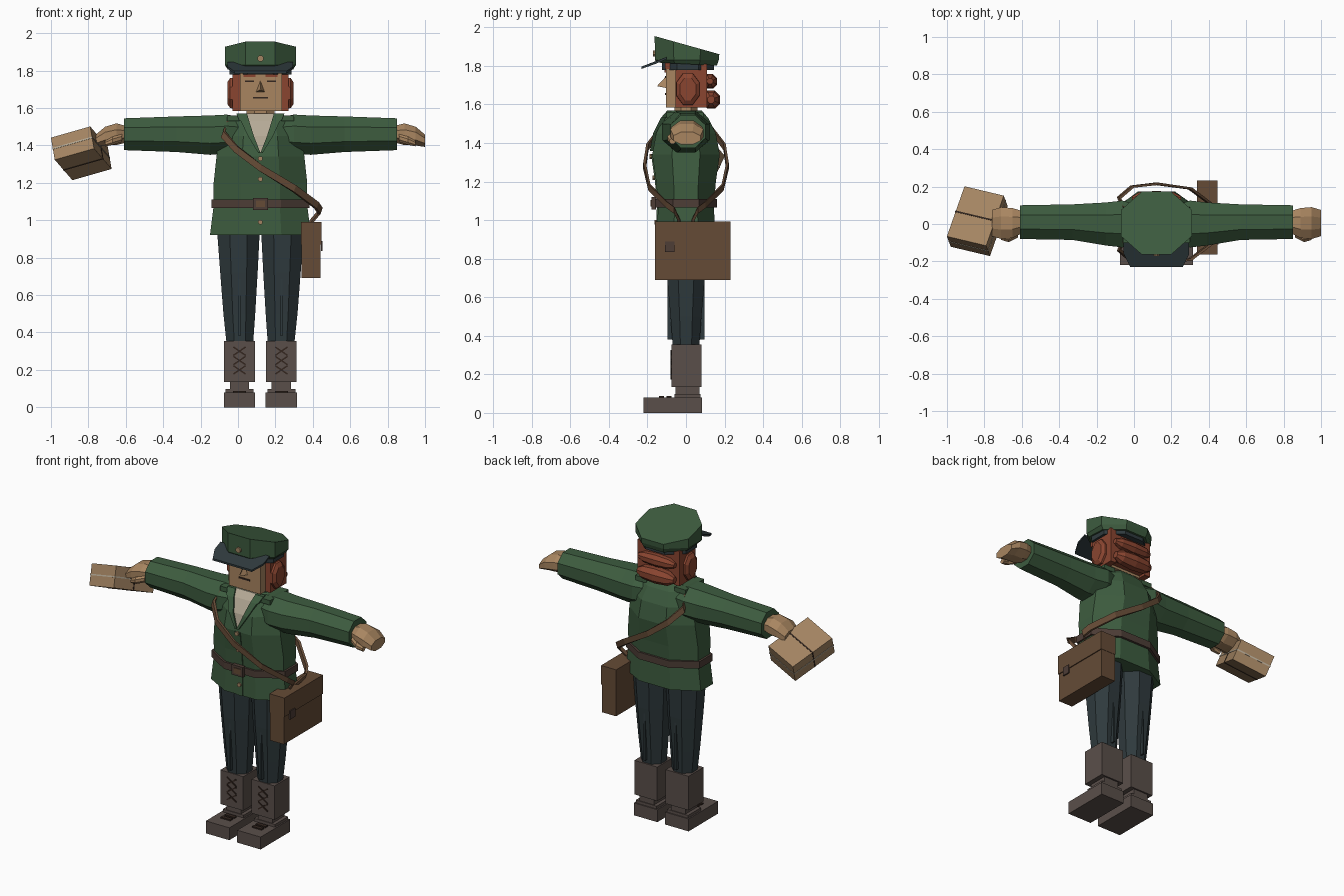
import bpy, bmesh, math
from mathutils import Vector, Matrix

if "Cube" in bpy.data.objects:
    bpy.data.objects.remove(bpy.data.objects["Cube"])

MID = 0.12  # centre line of the body


def material(name, code):
    rgb = [((int(code[i:i + 2], 16) / 255 + 0.055) / 1.055) ** 2.4 for i in (0, 2, 4)]
    m = bpy.data.materials.new(name)
    m.use_nodes = True
    m.diffuse_color = (*rgb, 1)
    m.node_tree.nodes["Principled BSDF"].inputs["Base Color"].default_value = (*rgb, 1)
    return m


GREEN = material("jacket green", "3d5c3f")
SLATE = material("trouser slate", "2f3a3d")
BOOT = material("boot grey brown", "5a4f4a")
SKIN = material("skin tan", "a88560")
HAIR = material("hair auburn", "8a4530")
LEATHER = material("bag leather", "654b36")
BELT = material("belt brown", "4d3d36")
PAPER = material("parcel tan", "a38462")
SHIRT = material("shirt beige", "b5aa96")
DARK = material("dark brown", "33261f")


def finish(name, bm, mat):
    bmesh.ops.recalc_face_normals(bm, faces=bm.faces)
    me = bpy.data.meshes.new(name)
    bm.to_mesh(me)
    bm.free()
    me.materials.append(mat)
    ob = bpy.data.objects.new(name, me)
    bpy.context.collection.objects.link(ob)
    return ob


def loft(name, rings, mat):
    """Skin a row of equal rings and cap both ends."""
    bm = bmesh.new()
    vs = [[bm.verts.new(p) for p in r] for r in rings]
    n = len(vs[0])
    for a, b in zip(vs, vs[1:]):
        for i in range(n):
            j = (i + 1) % n
            bm.faces.new((a[i], a[j], b[j], b[i]))
    bm.faces.new(vs[0])
    bm.faces.new(vs[-1])
    return finish(name, bm, mat)


def octagon(c, u, v):
    """Eight-sided ring whose flats touch the half extents u and v."""
    k = 1 / math.cos(math.pi / 8)
    angles = [math.pi / 8 + i * math.pi / 4 for i in range(8)]
    return [Vector(c) + Vector(u) * k * math.cos(t) + Vector(v) * k * math.sin(t) for t in angles]


def ring_z(x, y, z, rx, ry):
    return octagon((x, y, z), (rx, 0, 0), (0, ry, 0))


def ring_x(x, y, z, ry, rz):
    return octagon((x, y, z), (0, ry, 0), (0, 0, rz))


def box(name, lo, hi, mat, frame=Matrix()):
    rings = [[frame @ Vector((x, y, z)) for x, y in
              ((lo[0], lo[1]), (hi[0], lo[1]), (hi[0], hi[1]), (lo[0], hi[1]))] for z in (lo[2], hi[2])]
    return loft(name, rings, mat)


def plate(name, pts, depth, mat):
    """Outline on the front, thickened backwards."""
    return loft(name, [[Vector(p) + Vector((0, d, 0)) for p in pts] for d in (0, depth)], mat)


# Jacket body: height, half width, half depth
TORSO = [(0.92, .27, .15), (1.08, .25, .145), (1.2, .25, .155), (1.34, .235, .175),
         (1.45, .22, .155), (1.53, .18, .115), (1.57, .11, .08)]
loft("jacket_body", [ring_z(MID, 0, z, rx, ry) for z, rx, ry in TORSO], GREEN)


def front(z):
    for (z0, _, a), (z1, _, b) in zip(TORSO, TORSO[1:]):
        if z <= z1:
            return -(a + (b - a) * (z - z0) / (z1 - z0))
    return -TORSO[-1][2]


# Shirt opening and lapels
NECKLINE = [(1.36, 0), (1.45, .035), (1.53, .06), (1.57, .072)]
left = [(MID + w, front(z) - .006, z) for z, w in NECKLINE]
right = [(MID - w, y, z) for (_, y, z), (_, w) in zip(left[1:], NECKLINE[1:])]
for i in range(len(NECKLINE) - 1):
    (za, wa), (zb, wb) = NECKLINE[i:i + 2]
    ya, yb = front(za) - .006, front(zb) - .006
    quad = [(MID - wa - .001, ya, za), (MID + wa + .001, ya, za), (MID + wb, yb, zb), (MID - wb, yb, zb)]
    plate("shirt_panel", quad, .008, SHIRT)
for s in (-1, 1):
    for i in range(len(NECKLINE) - 1):
        (za, wa), (zb, wb) = NECKLINE[i:i + 2]
        lap = [(MID + s * (w + e), front(z) - .016, z) for z, w, e in
               ((za, wa, 0), (za, wa, .012 + .02 * i), (zb, wb, .032 + .012 * i), (zb, wb, 0))]
        plate("lapel", lap, .025, GREEN)
    box("epaulet", (MID + s * .14 - .04, -.1, 1.53), (MID + s * .14 + .04, .09, 1.56), GREEN)

# Front placket and buttons
for za, zb in ((.92, 1.08), (1.08, 1.2), (1.2, 1.34)):
    plate("placket", [(MID + w, front(z) - .006, z) for z, w in
                      ((za, -.02), (za, .02), (zb, .02), (zb, -.02))], .01, GREEN)
for z in (.99, 1.22, 1.33):
    y = front(z)
    loft("button", [octagon((MID, y - d, z), (.012, 0, 0), (0, 0, .012)) for d in (0, .016)], PAPER)

# Belt and buckle
loft("belt", [ring_z(MID, 0, z, .263, .16) for z in (1.065, 1.11)], BELT)
box("buckle", (MID - .04, -.18, 1.055), (MID + .04, -.155, 1.12), BELT)
box("buckle_pin", (MID - .025, -.184, 1.07), (MID + .025, -.175, 1.105), LEATHER)

# Limbs, built once per side
for s, side in ((-1, "right"), (1, "left")):
    X = lambda d: MID + s * d
    loft(side + "_sleeve", [ring_x(X(d), y, z, ry, rz) for d, y, z, ry, rz in (
        (.1, 0, 1.46, .1, .09), (.18, 0, 1.46, .125, .105), (.27, 0, 1.455, .115, .105),
        (.45, .01, 1.46, .095, .095), (.73, .01, 1.46, .09, .085))], GREEN)
    loft(side + "_hand", [ring_x(X(d), y, z, ry, rz) for d, y, z, ry, rz in (
        (.72, .01, 1.46, .06, .045), (.77, .005, 1.46, .08, .058),
        (.83, .005, 1.45, .085, .05), (.88, .005, 1.425, .07, .033))], SKIN)
    loft(side + "_thumb", [ring_x(X(d), y, z, r, r) for d, y, z, r in (
        (.74, -.05, 1.44, .022), (.79, -.075, 1.425, .022), (.83, -.07, 1.41, .015))], SKIN)
    loft(side + "_trouser_leg", [ring_z(X(d), 0, z, rx, ry) for d, z, rx, ry in (
        (.11, .33, .07, .068), (.113, .5, .085, .08), (.115, .72, .1, .1), (.118, .96, .115, .112))], SLATE)
    for k in (-1, 1):
        box(side + "_trouser_crease", (X(.112) - .005, k * .085 - .012, .38),
            (X(.112) + .005, k * .085 + .012, .9), SLATE)
    c = X(.112)
    box(side + "_boot_shaft", (c - .082, -.075, .135), (c + .082, .08, .355), BOOT)
    box(side + "_boot_ankle", (c - .052, -.055, .07), (c + .052, .07, .14), BOOT)
    box(side + "_boot_heel", (c - .075, -.06, .06), (c + .075, .075, .098), BOOT)
    box(side + "_boot_foot", (c - .084, -.22, 0), (c + .084, .082, .08), BOOT)
    # Crossed laces
    for z in (.2, .25, .3):
        for t in (-1, 1):
            frame = Matrix.Translation((c, -.077, z)) @ Matrix.Rotation(t * .6, 4, 'Y')
            box(side + "_boot_lace", (-.04, -.003, -.004), (.04, .003, .004), DARK, frame)
    for y in (-.14, -.1):
        box(side + "_foot_lace", (c - .035, y, .078), (c + .035, y + .025, .088), DARK)

# Head
loft("neck", [ring_z(MID, 0, z, .075, .06) for z in (1.5, 1.61)], SKIN)
box("face", (.01, -.105, 1.585), (.235, .06, 1.82), SKIN)
plate("nose", [(MID - .03, -.1, 1.685), (MID + .03, -.1, 1.685), (MID, -.1, 1.75)], .01, SKIN)
loft("nose_bridge", [[(MID - w, -.1, 1.685), (MID + w, -.1, 1.685), (MID, -.1, 1.75)] for w in (.025,)] +
     [[(MID - .006, -.15, 1.695), (MID + .006, -.15, 1.695), (MID, -.145, 1.702)]], SKIN)
box("mouth", (MID - .04, -.109, 1.65), (MID + .04, -.104, 1.66), DARK)
for s in (-1, 1):
    e = MID + s * .058
    box("eye", (e - .024, -.109, 1.738), (e + .024, -.104, 1.748), DARK)
    box("eyebrow", (e - .032, -.112, 1.765), (e + .032, -.104, 1.78), HAIR)
    # Hair beside the face and coiled side buns
    x = MID + s * .13
    box("side_hair", (x - .02, -.055, 1.585), (x + .02, .11, 1.81), HAIR)
    loft("side_bun", [ring_x(MID + s * d, .01, 1.68, ry, rz) for d, ry, rz in
                      ((.13, .062, .085), (.162, .06, .08), (.177, .042, .058))], HAIR)
box("back_hair", (-.02, .03, 1.6), (.26, .11, 1.81), HAIR)
box("fringe", (.0, -.11, 1.785), (.24, .0, 1.82), HAIR)
# Rolled hair at the back
for z, y, r in ((1.625, .13, .047), (1.72, .125, .037)):
    loft("back_roll", [ring_x(MID + d, y, z, r * k, r * k) for d, k in
                       ((-.13, .4), (-.09, .85), (0, 1), (.09, .85), (.13, .4))], HAIR)

# Cap: level band, crown with a sloped top, visor
loft("cap_band", [ring_z(MID, .01, z, .165, .135) for z in (1.78, 1.84)], SLATE)
bottom = ring_z(MID, .005, 1.81, .175, .155)
middle = ring_z(MID, .005, 1.83, .19, .165)
top = ring_z(MID, .005, 1.908, .19, .168)
for p in bottom:
    p.z -= p.y * .05
for p in top:
    p.z -= (p.y - .005) * .28
loft("cap_crown", [bottom, middle, top], GREEN)
visor = [(-.055, -.1, 1.835), (.295, -.1, 1.835), (.295, -.16, 1.81), (.26, -.23, 1.785),
         (-.02, -.23, 1.785), (-.055, -.16, 1.81)]
loft("cap_visor", [[Vector(p) + Vector((0, 0, d)) for p in visor] for d in (0, .012)], SLATE)
loft("cap_badge", [octagon((MID, y, 1.865), (.016, 0, 0), (0, 0, .016)) for y in (-.15, -.172)], PAPER)

# Shoulder strap, front and back runs
STRAP = [(-.05, .07, 1.54), (-.08, .14, 1.46), (-.01, .2, 1.38), (.12, .215, 1.28), (.3, .19, 1.17),
         (.42, .1, 1.08), (.44, .06, 1.05), (.385, .03, .985)]
for s, name in ((-1, "front_strap"), (1, "back_strap")):
    rings = []
    for x, y, z in STRAP:
        p = Vector((x, s * y, z))
        out = Vector((x - MID, s * y, 0)).normalized() * .007
        up = Vector((.006, 0, .017))
        rings.append([p - out - up, p + out - up, p + out + up, p - out + up])
    loft(name, rings, LEATHER)

# Satchel with flap and clasp
box("satchel", (.34, -.16, .69), (.44, .23, .99), LEATHER)
box("satchel_flap", (.338, -.162, .87), (.446, .232, .992), LEATHER)
box("satchel_clasp", (.444, -.11, .835), (.452, -.06, .89), BELT)

# Parcel held in the right hand, tilted
a = Vector((.21, -.05, .06)).normalized()
b = Vector((-.095, -.27, .11)).normalized()
frame = Matrix((a, b, a.cross(b))).transposed().to_4x4()
frame.translation = (-.838, .015, 1.358)
HALF = Vector((.112, .152, .066))
for name, grow, axis, thin, mat in (("parcel", 0, None, 0, PAPER), ("parcel_seam", .002, 2, .004, SHIRT),
                                    ("parcel_string", .002, 1, .004, DARK)):
    h = HALF + Vector((grow, grow, grow))
    if axis is not None:
        h[axis] = thin
    box(name, -h, h, mat, frame)
